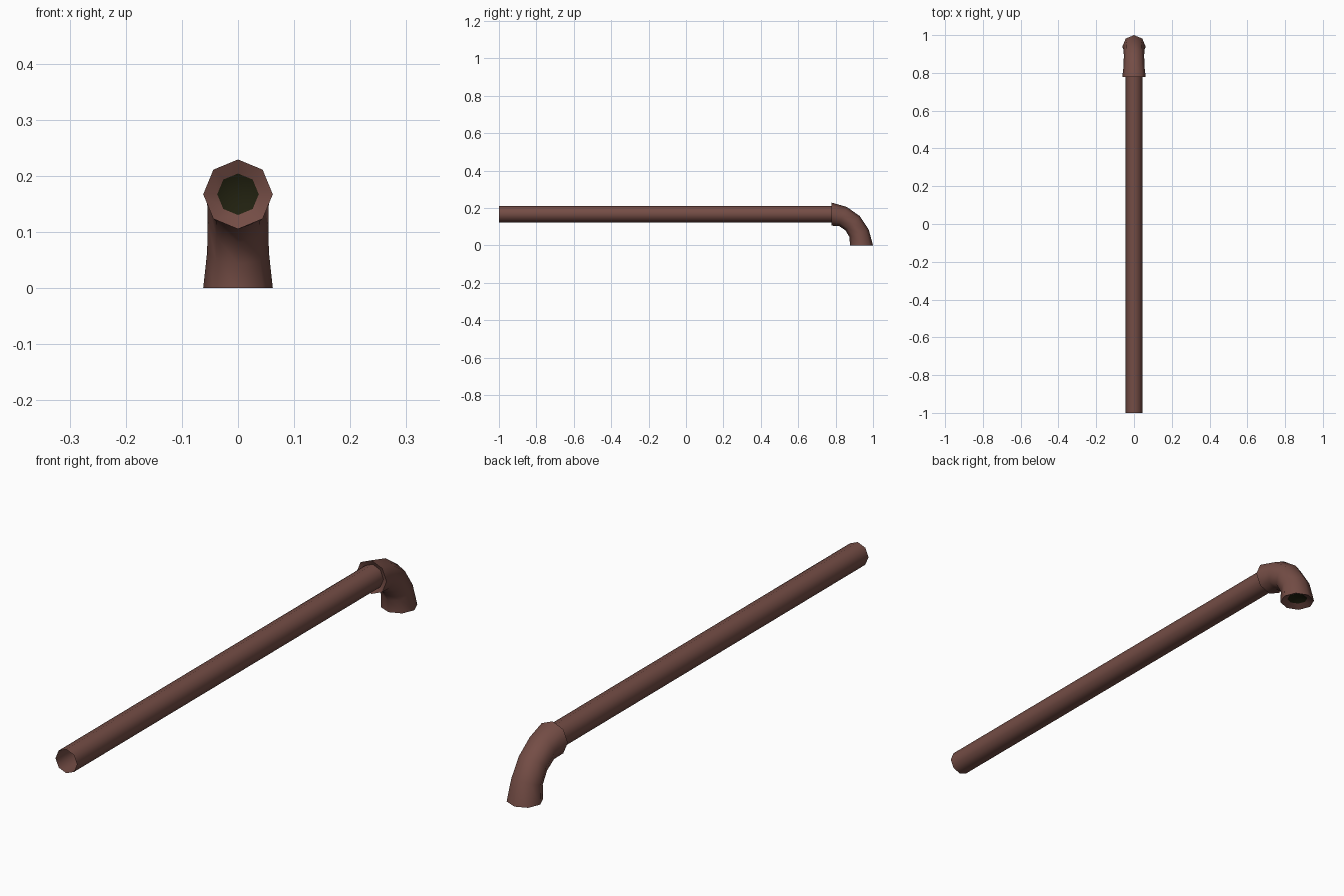
import bpy, bmesh, math
from mathutils import Vector

cube = bpy.data.objects.get("Cube")
if cube:
    bpy.data.objects.remove(cube, do_unlink=True)

SIDES = 8
PIPE_Z = 0.167
BEND_Y = 0.777      # where the elbow starts
BEND_LEN = 0.161    # reach of the elbow along y


def material(name, rgb):
    mat = bpy.data.materials.new(name)
    mat.use_nodes = True
    mat.diffuse_color = (*rgb, 1)
    mat.node_tree.nodes["Principled BSDF"].inputs["Base Color"].default_value = (*rgb, 1)
    return mat


brown = material("rusty brown", (0.175, 0.074, 0.060))
dark = material("dark olive hollow", (0.015, 0.015, 0.005))


def ring(bm, centre, angle, radius):
    """Octagon across a path heading along +y, pitched down by angle."""
    out = Vector((0, math.sin(angle), math.cos(angle)))
    side = Vector((1, 0, 0))
    verts = []
    for i in range(SIDES):
        a = math.tau * i / SIDES
        verts.append(bm.verts.new(centre + radius * (math.cos(a) * side + math.sin(a) * out)))
    return verts


def bridge(bm, a, b, mat=0):
    for i in range(SIDES):
        j = (i + 1) % SIDES
        bm.faces.new((a[i], a[j], b[j], b[i])).material_index = mat


def finish(bm, name):
    bmesh.ops.recalc_face_normals(bm, faces=bm.faces)
    mesh = bpy.data.meshes.new(name)
    bm.to_mesh(mesh)
    bm.free()
    mesh.materials.append(brown)
    mesh.materials.append(dark)
    obj = bpy.data.objects.new(name, mesh)
    bpy.context.collection.objects.link(obj)
    bpy.ops.object.select_all(action='DESELECT')
    obj.select_set(True)
    bpy.context.view_layer.objects.active = obj
    bpy.ops.object.shade_smooth_by_angle(angle=math.radians(50))
    return obj


# Long straight open tube
bm = bmesh.new()
bridge(bm, ring(bm, Vector((0, -1, PIPE_Z)), 0, 0.044),
       ring(bm, Vector((0, BEND_Y + 0.008, PIPE_Z)), 0, 0.044))
finish(bm, "straight_pipe")

# Quarter bend with flared ends
bm = bmesh.new()
radii = (0.062, 0.055, 0.054, 0.055, 0.062)
rings, centres = [], []
for i, r in enumerate(radii):
    a = math.pi / 2 * i / (len(radii) - 1)
    c = Vector((0, BEND_Y + BEND_LEN * math.sin(a), PIPE_Z * math.cos(a)))
    centres.append(c)
    rings.append(ring(bm, c, a, r))
for a, b in zip(rings, rings[1:]):
    bridge(bm, a, b)

# Sunken mouths: brown lip around a dark hollow
for outer, c, angle, inward in ((rings[0], centres[0], 0, Vector((0, 1, 0))),
                                (rings[-1], centres[-1], math.pi / 2, Vector((0, 0, 1)))):
    inner = ring(bm, c + inward * 0.012, angle, 0.037)
    bridge(bm, outer, inner)
    tip = bm.verts.new(c + inward * 0.03)
    for i in range(SIDES):
        bm.faces.new((inner[i], inner[(i + 1) % SIDES], tip)).material_index = 1
finish(bm, "elbow")
